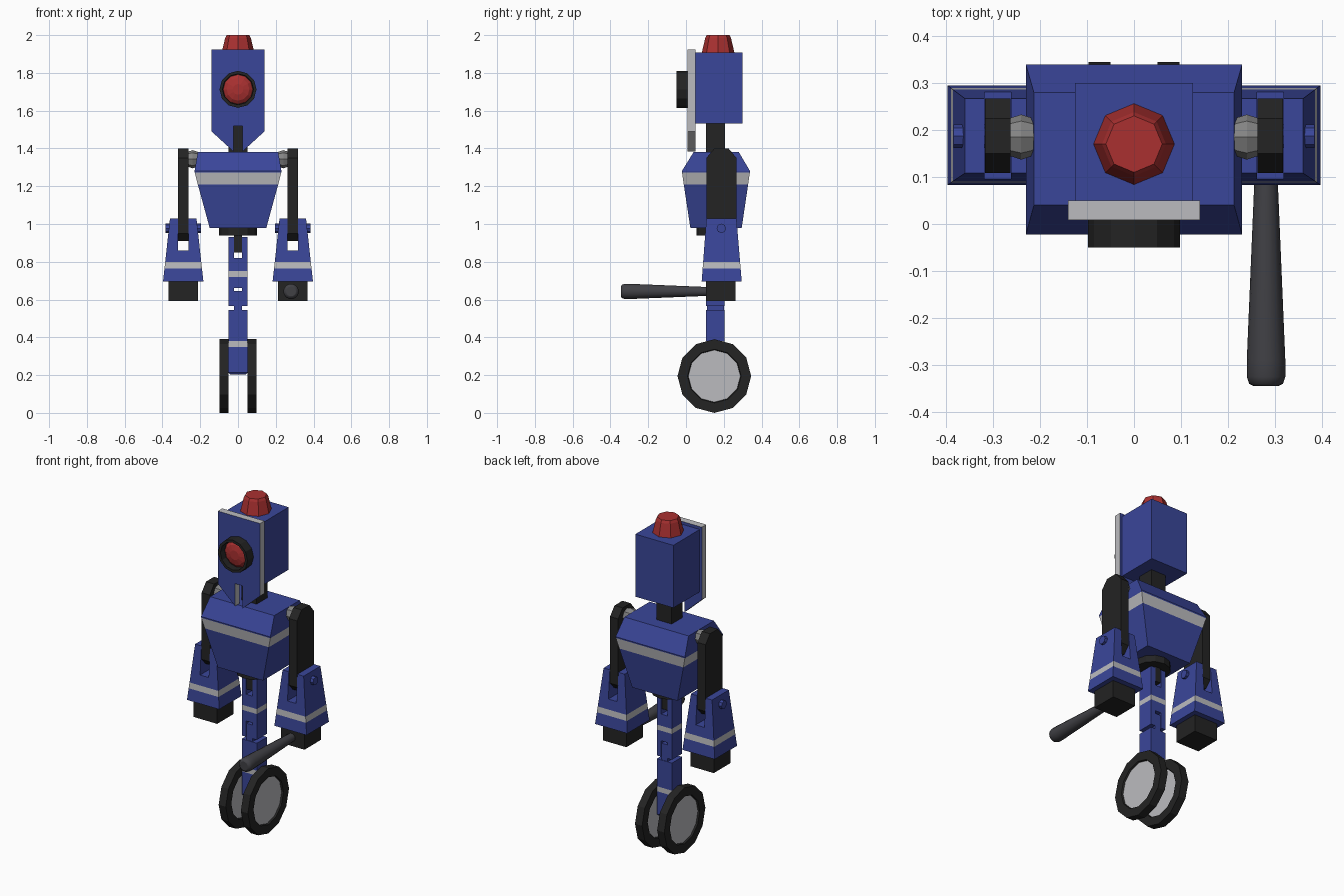
import bpy, bmesh, math
from mathutils import Vector

if "Cube" in bpy.data.objects:
    bpy.data.objects.remove(bpy.data.objects["Cube"])


def material(name, rgb):
    m = bpy.data.materials.new(name)
    m.diffuse_color = (*rgb, 1)
    m.use_nodes = True
    m.node_tree.nodes["Principled BSDF"].inputs["Base Color"].default_value = m.diffuse_color
    return m


BLUE = material("blue paint", (0.042, 0.061, 0.32))
LIGHT = material("light grey", (0.50, 0.50, 0.52))
BLACK = material("black rubber", (0.017, 0.017, 0.017))
RED = material("red lamp", (0.40, 0.030, 0.030))
STEEL = material("steel grey", (0.23, 0.23, 0.23))
BATON = material("dark grey", (0.052, 0.052, 0.060))


def colour(ob, rule):
    """Give the second material to faces that satisfy the rule."""
    for p in ob.data.polygons:
        p.material_index = 1 if rule(p) else 0


def loft(name, rings, *mats):
    """Skin a stack of equal-length point rings and cap both ends."""
    bm = bmesh.new()
    vs = [[bm.verts.new(p) for p in r] for r in rings]
    n = len(rings[0])
    for a, b in zip(vs, vs[1:]):
        for i in range(n):
            j = (i + 1) % n
            bm.faces.new((a[i], a[j], b[j], b[i]))
    bm.faces.new(vs[0])
    bm.faces.new(vs[-1])
    bmesh.ops.recalc_face_normals(bm, faces=bm.faces)
    me = bpy.data.meshes.new(name)
    bm.to_mesh(me)
    bm.free()
    for m in mats:
        me.materials.append(m)
    ob = bpy.data.objects.new(name, me)
    bpy.context.collection.objects.link(ob)
    return ob


def stack(name, levels, *mats):
    """Rectangular sections: (z, x0, x1, y0, y1)."""
    return loft(name, [[(a, c, z), (b, c, z), (b, d, z), (a, d, z)]
                       for z, a, b, c, d in levels], *mats)


def box(name, x0, x1, y0, y1, z0, z1, *mats):
    return stack(name, [(z0, x0, x1, y0, y1), (z1, x0, x1, y0, y1)], *mats)


def lathe(name, axis, centre, profile, sides, *mats):
    """Sections (radius, offset) along axis 0, 1 or 2."""
    rings = []
    for r, t in profile:
        ring = []
        for i in range(sides):
            a = math.tau * i / sides
            p = [r * math.cos(a), r * math.sin(a)]
            p.insert(axis, t)
            ring.append(Vector(p) + Vector(centre))
        rings.append(ring)
    return loft(name, rings, *mats)


def cut(ob, *dims):
    """Cut a box-shaped slot."""
    cutter = box("slot_cutter", *dims)
    cutter.hide_render = True
    mod = ob.modifiers.new("slot", 'BOOLEAN')
    mod.operation, mod.solver, mod.object = 'DIFFERENCE', 'EXACT', cutter
    bpy.context.view_layer.update()
    dg = bpy.context.evaluated_depsgraph_get()
    me = bpy.data.meshes.new_from_object(ob.evaluated_get(dg))
    ob.modifiers.clear()
    ob.data = me
    bpy.data.objects.remove(cutter)


def stripe(ob, z0, z1):
    colour(ob, lambda p: z0 < p.center.z < z1 and abs(p.normal.z) < 0.7)


# Head, face plate with chin notch, neck
box("head", -0.126, 0.126, 0.05, 0.30, 1.533, 1.908, BLUE)
half = [(0.025, 1.52), (0.025, 1.385), (0.14, 1.49), (0.14, 1.925)]
outline = half + [(-x, z) for x, z in reversed(half)]
plate = loft("face_plate", [[(x, y, z) for x, z in outline] for y in (0.008, 0.05)], BLUE, LIGHT)
colour(plate, lambda p: abs(p.normal.y) < 0.5)
box("neck", -0.05, 0.05, 0.105, 0.207, 1.37, 1.54, BLACK)

# Eye and roof lamp
lathe("eye_ring", 1, (0, 0, 1.713),
      [(0.098, 0.01), (0.098, -0.05), (0.082, -0.05), (0.08, -0.012)], 12, BLACK)
lathe("eye_lens", 1, (0, 0, 1.713), [(0.081, -0.01), (0.06, -0.026), (0.028, -0.034)], 12, RED)
lathe("roof_lamp", 2, (0, 0.17, 0), [(0.088, 1.90), (0.068, 1.985), (0.06, 2.0)], 8, RED)

# Torso with chest stripe, waist
torso = stack("torso", [(0.98, -0.15, 0.15, 0.023, 0.295),
                        (1.21, -0.213, 0.213, -0.012, 0.329),
                        (1.272, -0.229, 0.229, -0.021, 0.338),
                        (1.28, -0.23, 0.23, -0.022, 0.339),
                        (1.38, -0.213, 0.213, 0.04, 0.28)], BLUE, LIGHT)
stripe(torso, 1.21, 1.272)
lathe("waist", 2, (0, 0.155, 0), [(0.1, 0.94), (0.1, 0.985)], 12, BLACK)
box("hip_tongue", -0.02, 0.02, 0.11, 0.20, 0.85, 0.95, BLACK)

# Arms, one per side
for s, side in ((-1, "left"), (1, "right")):
    cx = 0.29 * s
    lathe(side + "_shoulder", 0, (0.24 * s, 0.185, 1.343),
          [(0.02, -0.044), (0.04, -0.025), (0.048, 0), (0.04, 0.025), (0.02, 0.044)], 8, STEEL)
    prof = [(0.108, 0.95), (0.145, 0.91), (0.23, 0.91), (0.267, 0.95),
            (0.267, 1.35), (0.225, 1.40), (0.15, 1.40), (0.108, 1.35)]
    loft(side + "_upper_arm", [[(cx + d, y, z) for y, z in prof] for d in (-0.027, 0.027)], BLACK)

    def level(z):
        t = (1.03 - z) / 0.335
        w = 0.07 + 0.037 * t
        return (z, cx - w, cx + w, 0.108 - 0.025 * t, 0.267 + 0.028 * t)
    arm = stack(side + "_forearm", [level(z) for z in (0.695, 0.765, 0.80, 1.03)], BLUE, LIGHT)
    cut(arm, cx - 0.0285, cx + 0.0285, 0, 0.4, 0.86, 1.1)
    stripe(arm, 0.765, 0.80)
    lathe(side + "_elbow_pin", 0, (cx, 0.187, 0.977), [(0.025, -0.094), (0.025, 0.094)], 8, BLUE)
    box(side + "_hand", cx - 0.078, cx + 0.078, 0.105, 0.262, 0.592, 0.70, BLACK)

# Baton held in one hand
baton = lathe("baton", 1, (0.281, 0, 0.643),
              [(0.024, 0.15), (0.025, 0.09), (0.041, -0.29), (0.041, -0.325),
               (0.036, -0.34), (0.026, -0.345)], 14, BATON)
for p in baton.data.polygons:
    p.use_smooth = len(p.vertices) == 4

# Leg: upper and lower halves joined by a tongue at the knee
upper = stack("upper_leg", [(z, -0.05, 0.05, 0.107, 0.205)
                            for z in (0.565, 0.72, 0.75, 0.93)], BLUE, LIGHT)
cut(upper, -0.021, 0.021, 0, 0.4, 0.82, 1.0)
cut(upper, -0.021, 0.021, 0, 0.4, 0.5, 0.66)
stripe(upper, 0.72, 0.75)
box("knee_tongue", -0.02, 0.02, 0.11, 0.202, 0.54, 0.645, BLUE)
lower = stack("lower_leg", [(0.203, -0.042, 0.042, 0.115, 0.197)] +
              [(z, -0.05, 0.05, 0.107, 0.205) for z in (0.213, 0.35, 0.38, 0.545)], BLUE, LIGHT)
stripe(lower, 0.35, 0.38)

# Twin wheels with recessed hub discs on both faces
for s, side in ((-1, "left"), (1, "right")):
    wheel = lathe(side + "_wheel", 0, (0.0735 * s, 0.15, 0.195),
                  [(0.138, -0.014), (0.142, -0.0235), (0.195, -0.0235),
                   (0.195, 0.0235), (0.142, 0.0235), (0.138, 0.014)], 12, BLACK, LIGHT)
    colour(wheel, lambda p: len(p.vertices) > 4)
